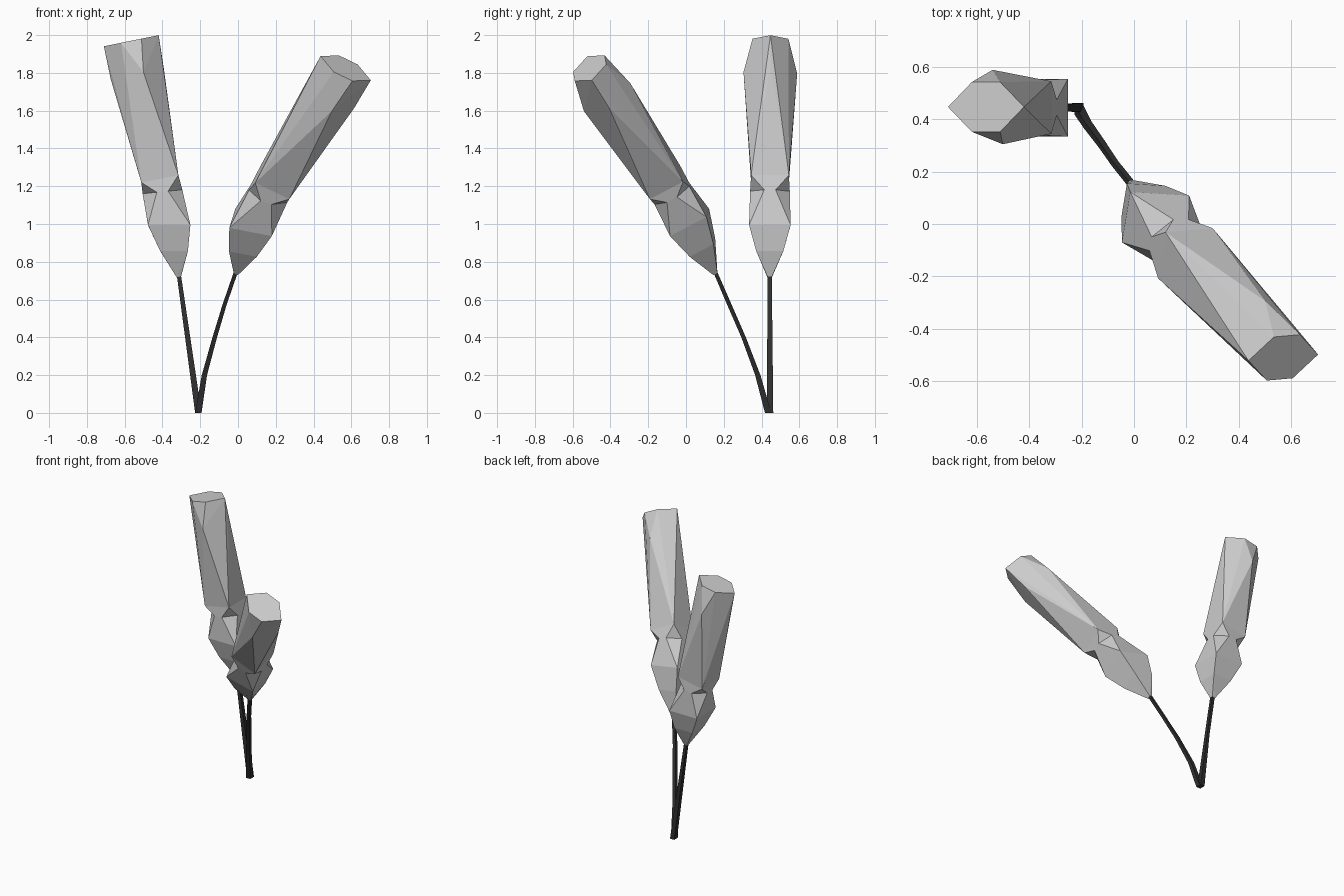
import bpy, bmesh
from mathutils import Vector

if "Cube" in bpy.data.objects:
    bpy.data.objects.remove(bpy.data.objects["Cube"])


def skin(name, rings, mat=None):
    """Join successive point rings with convex skins, leaving no inner lids."""
    out = bmesh.new()
    for i in range(len(rings) - 1):
        lower, upper = rings[i], rings[i + 1]
        bm = bmesh.new()
        tag = {}
        for k, ring in enumerate((lower, upper)):
            for p in ring:
                tag[bm.verts.new(p)] = k
        bmesh.ops.convex_hull(bm, input=bm.verts[:])
        for f in bm.faces:
            kinds = {tag[v] for v in f.verts}
            inner = kinds == {0} and i > 0 or kinds == {1} and i < len(rings) - 2
            if not inner:
                out.faces.new([out.verts.new(v.co) for v in f.verts])
        bm.free()
    bmesh.ops.remove_doubles(out, verts=out.verts[:], dist=0.0005)
    bmesh.ops.dissolve_limit(out, angle_limit=0.03, verts=out.verts[:], edges=out.edges[:])
    bmesh.ops.recalc_face_normals(out, faces=out.faces[:])
    mesh = bpy.data.meshes.new(name)
    out.to_mesh(mesh)
    out.free()
    ob = bpy.data.objects.new(name, mesh)
    bpy.context.collection.objects.link(ob)
    if mat:
        mesh.materials.append(mat)
    return ob


def square(h, w):
    return [(sx * h, sy * h, w) for sx, sy in ((-1, -1), (1, -1), (1, 1), (-1, 1))]


def neck(r, t, w):
    pts = []
    for s in (-1, 1):
        for q in (-t, t):
            pts += [(s * r, q, w), (q, s * r, w)]
    return pts


# Bud outline in local space, from stem joint up to the blunt tip
cap = [(-.148, 0, 1.276), (-.055, -.095, 1.276), (.055, -.095, 1.276),
       (.148, 0, 1.276), (.055, .095, 1.276), (-.055, .095, 1.276)]
shoulder = [(.03, -.142, 1.10), (-.01, .142, 1.10), (-.147, 0, 1.10), (.14, 0, 1.10)]
BUD = [square(.012, 0), square(.072, .14), square(.110, .28), neck(.105, .03, .46),
       square(.1, .53), shoulder + cap]


def bud(name, base, tip, across, bow, shear):
    """Place a bud; bow shifts its middle, shear levels its lower belly."""
    base, tip, bow = Vector(base), Vector(tip), Vector(bow)
    w = (tip - base).normalized()
    u = Vector(across)
    u = (u - w * u.dot(w)).normalized()
    v = w.cross(u)
    s = (tip - base).length / 1.276
    amount = [0, .5, 1, 1, 1, 0]
    level = [0, shear, shear, shear / 2, 0, 0]
    skin(name, [[base + u * a + v * b + w * (c * s + k * a) + bow * m for a, b, c in r]
                for r, m, k in zip(BUD, amount, level)])


def stem(name, path, mat):
    rings = []
    for x, y, z, h in path:
        rings.append([(x + a, y + b, z) for a, b, _ in square(h, 0)])
    skin(name, rings, mat)


dark = bpy.data.materials.new("dark_stem")
dark.diffuse_color = (.03, .03, .03, 1)
dark.use_nodes = True
dark.node_tree.nodes["Principled BSDF"].inputs["Base Color"].default_value = dark.diffuse_color

# Stems fanning out from one root
stem("upright_stem", [(-.21, .445, 0, .017), (-.236, .445, .2, .014),
                      (-.267, .443, .42, .011), (-.313, .443, .73, .011)], dark)
stem("leaning_stem", [(-.21, .435, 0, .017), (-.178, .38, .2, .014),
                      (-.123, .305, .4, .012), (-.072, .23, .57, .011),
                      (-.01, .153, .75, .011)], dark)

# Buds
bud("upright_bud", (-.313, .443, .72), (-.565, .447, 1.97), (1, 0, 0), (.004, 0, 0), -.2)
bud("leaning_bud", (-.01, .155, .74), (.57, -.51, 1.825), (.936, .03, -.35),
    (-.035, .01, .03), .3)
